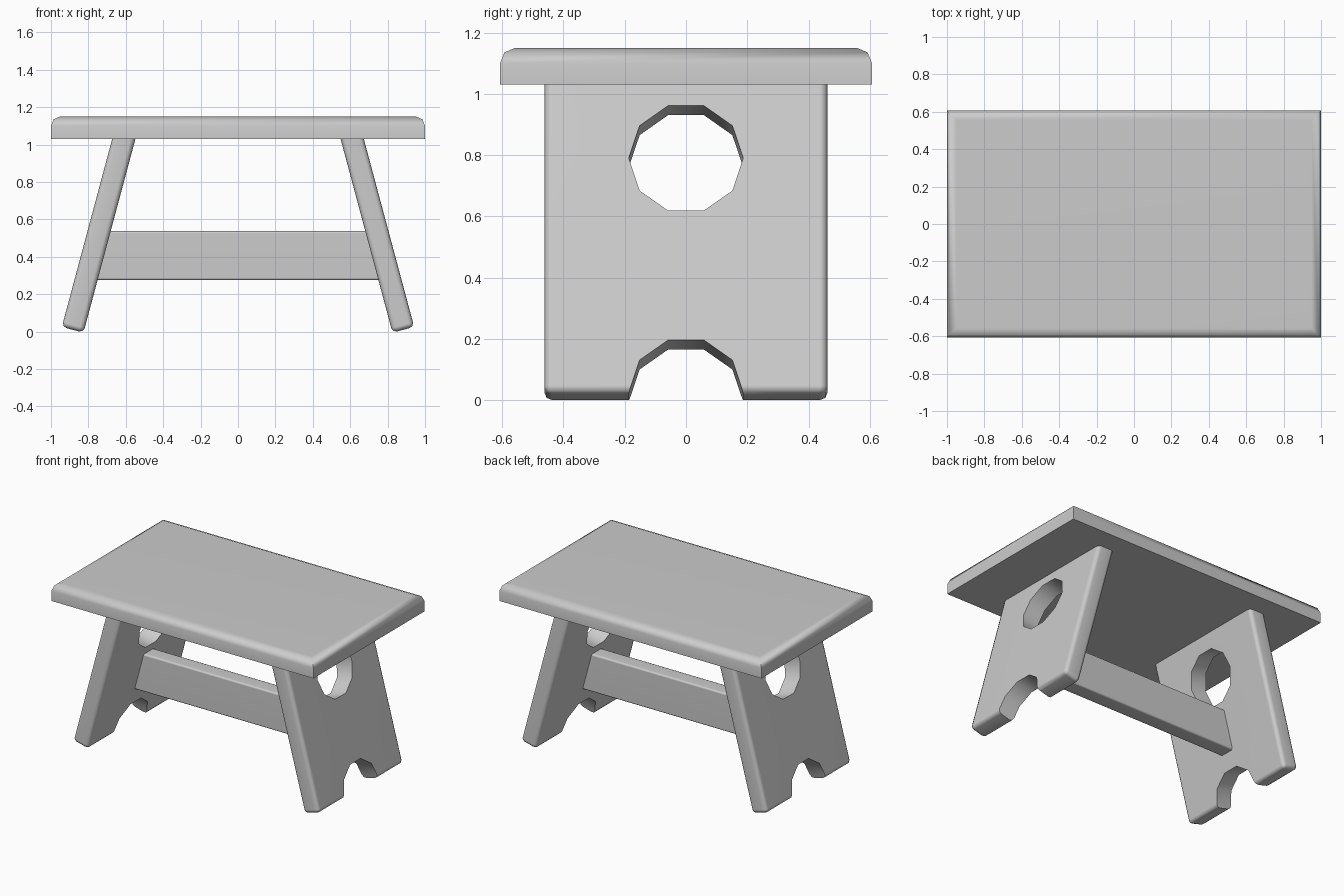
import bpy, bmesh
from math import radians, sin, cos, tan, pi
from mathutils import Matrix, Vector

if "Cube" in bpy.data.objects:
    bpy.data.objects.remove(bpy.data.objects["Cube"])

TILT = radians(15)
LEG_THICK = 0.12
FOOT_X, FOOT_Z = 0.826, -0.006
# Leg space: x is outward through the board, y is its width, z runs up the board
LEG_SPACE = Matrix.Translation((FOOT_X, 0, FOOT_Z)) @ Matrix.Rotation(-TILT, 4, "Y")


def prism(name, profile, sweep, bevel=0.0, segments=2, pick=None, matrix=Matrix()):
    """Extrude a closed 3D profile along sweep, then round the picked edges."""
    bm = bmesh.new()
    face = bm.faces.new([bm.verts.new(p) for p in profile])
    out = bmesh.ops.extrude_face_region(bm, geom=[face])
    moved = [v for v in out["geom"] if isinstance(v, bmesh.types.BMVert)]
    bmesh.ops.translate(bm, verts=moved, vec=Vector(sweep))
    bmesh.ops.recalc_face_normals(bm, faces=bm.faces)
    if bevel:
        edges = [e for e in bm.edges if pick is None or pick(e)]
        bmesh.ops.bevel(bm, geom=edges, offset=bevel, segments=segments,
                        profile=0.5, affect="EDGES", clamp_overlap=True)
    bm.transform(matrix)
    mesh = bpy.data.meshes.new(name)
    bm.to_mesh(mesh)
    bm.free()
    obj = bpy.data.objects.new(name, mesh)
    bpy.context.collection.objects.link(obj)
    return obj


def activate(obj):
    bpy.ops.object.select_all(action="DESELECT")
    obj.select_set(True)
    bpy.context.view_layer.objects.active = obj


def finish(obj):
    activate(obj)
    bpy.ops.object.shade_smooth_by_angle(angle=radians(50))
    obj.modifiers.new("even_shading", "WEIGHTED_NORMAL").keep_sharp = True


# Seat: slab with only its upper rim rounded
W, D, BOTTOM, TOP = 1.0, 0.607, 1.03, 1.15
seat = prism("seat", [(-W, -D, BOTTOM), (W, -D, BOTTOM), (W, D, BOTTOM), (-W, D, BOTTOM)],
             (0, 0, TOP - BOTTOM), bevel=0.05,
             pick=lambda e: all(v.co.z > TOP - 0.01 for v in e.verts))
finish(seat)

# Legs: tilted boards with a ten-sided hand hole and a matching foot notch
half = 0.462
for name, side in (("left_leg", 1), ("right_leg", -1)):
    place = Matrix.Diagonal((side, 1, 1, 1)) @ LEG_SPACE
    leg = prism(name, [(0, -half, 0), (0, half, 0), (0, half, 1.1), (0, -half, 1.1)],
                (LEG_THICK, 0, 0), bevel=0.025, matrix=place)
    if side < 0:
        leg.data.flip_normals()
    activate(leg)
    for height in (0.792, 0.0):
        ring = [(-0.1, 0.187 * cos(i * pi / 5), height + 0.187 * sin(i * pi / 5))
                for i in range(10)]
        cutter = prism("cutter", ring, (LEG_THICK + 0.2, 0, 0), matrix=place)
        cutter.hide_render = True
        if side < 0:
            cutter.data.flip_normals()
        cut = leg.modifiers.new("cut", "BOOLEAN")
        cut.operation, cut.solver, cut.object = "DIFFERENCE", "EXACT", cutter
        bpy.ops.object.modifier_apply(modifier=cut.name)
        bpy.data.objects.remove(cutter)
    finish(leg)

# Stretcher: board between the legs, ends sloped to match them
LOW, HIGH, THICK = 0.275, 0.537, 0.11


def reach(z):
    return FOOT_X - z * tan(TILT) + 0.02


stretcher = prism("stretcher",
                  [(-reach(LOW), -THICK / 2, LOW), (reach(LOW), -THICK / 2, LOW),
                   (reach(HIGH), -THICK / 2, HIGH), (-reach(HIGH), -THICK / 2, HIGH)],
                  (0, THICK, 0), bevel=0.012,
                  pick=lambda e: abs(e.verts[0].co.x - e.verts[1].co.x) > 0.5)
finish(stretcher)
